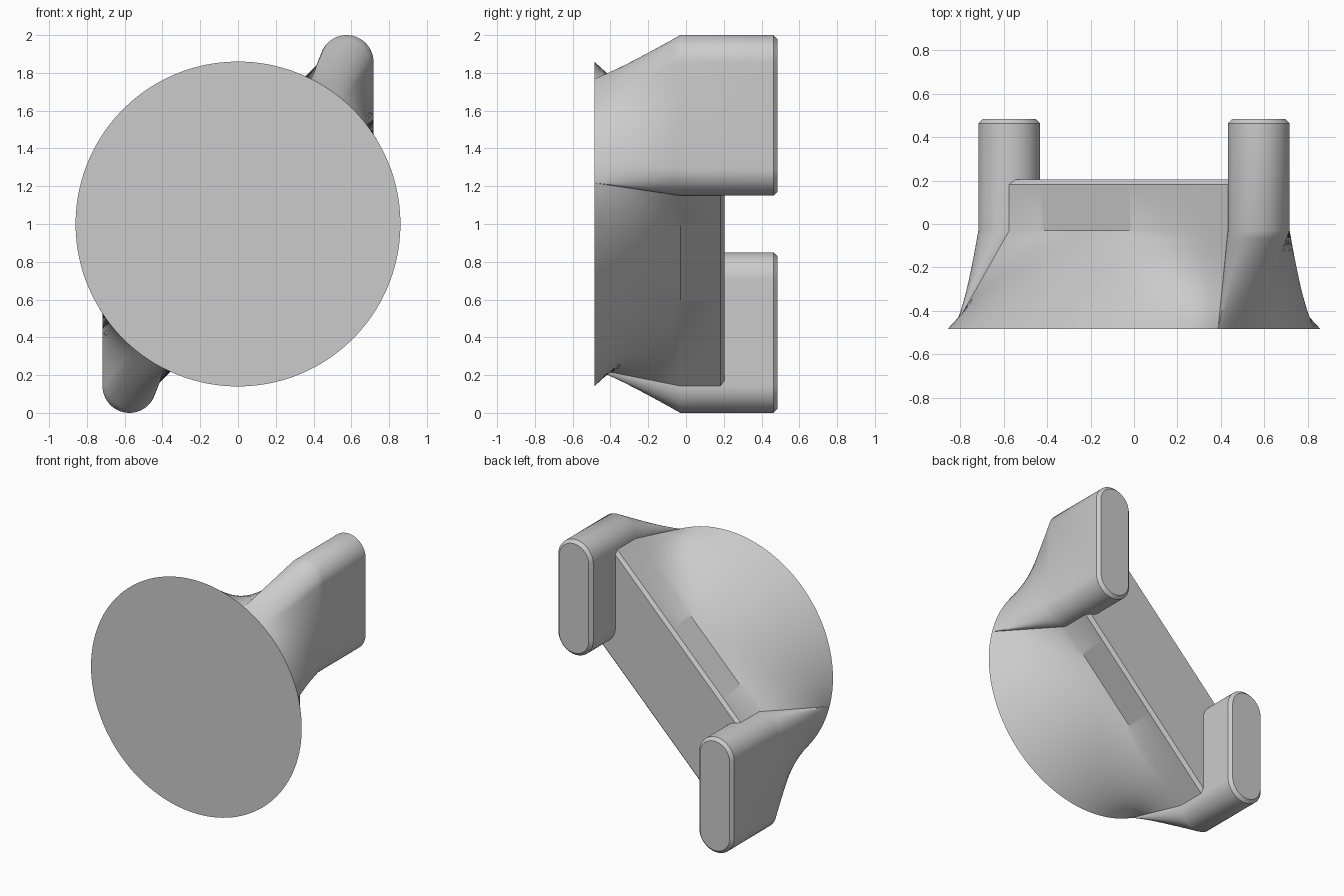
import bpy, bmesh, math

old = bpy.data.objects.get("Cube")
if old:
    bpy.data.objects.remove(old)

DISC_R = 0.86
PEG_X, PEG_R = 0.575, 0.1425
PEG_LOW, PEG_HIGH = 1.2925, 1.8575      # centres of the rounded peg ends
Y_DISC, Y_NECK, Y_BAR, Y_PEG = -0.485, -0.03, 0.205, 0.485
CHAMFER = 0.022
ARC, SIDE, EDGE, RINGS = 28, 8, 48, 12

bm = bmesh.new()


def lerp(a, b, t):
    return a + (b - a) * t


def flip(pts):
    """Half turn about the centre line."""
    return [(-x, 2 - z) for x, z in pts]


def arc(cz, start, stop, r, n):
    angles = [math.radians(lerp(start, stop, i / n)) for i in range(n + 1)]
    return [(PEG_X + r * math.cos(a), cz + r * math.sin(a)) for a in angles]


def line(a, b, n):
    """Inner points of a straight segment."""
    return [(lerp(a[0], b[0], i / n), lerp(a[1], b[1], i / n)) for i in range(1, n)]


def fan_line(a, b, n):
    """Points from a to b at equal angles around the centre."""
    length = math.dist(a, b)
    dx, dz = (b[0] - a[0]) / length, (b[1] - a[1]) / length
    s0 = a[0] * dx + (a[1] - 1) * dz
    foot = (a[0] - s0 * dx, a[1] - s0 * dz)
    d = math.hypot(foot[0], foot[1] - 1)
    t0, t1 = math.atan(s0 / d), math.atan((s0 + length) / d)
    steps = [d * math.tan(lerp(t0, t1, i / n)) for i in range(n + 1)]
    return [(foot[0] + dx * s, foot[1] + dz * s) for s in steps]


def ring(pts, y):
    return [bm.verts.new((x, y, z)) for x, z in pts]


def strip(a, b, closed=True):
    n = len(a)
    for i in range(n if closed else n - 1):
        j = (i + 1) % n
        bm.faces.new((a[i], b[i], b[j], a[j]))


def stadium(r):
    low, high = arc(PEG_LOW, 180, 360, r, ARC), arc(PEG_HIGH, 0, 180, r, ARC)
    return low + line(low[-1], high[0], SIDE) + high + line(high[-1], low[0], SIDE)


# Half of the S-shaped neck outline: round the peg, then along the bar
low = arc(PEG_LOW, 270, 360, PEG_R, ARC // 2)
high = arc(PEG_HIGH, 0, 180, PEG_R, ARC)
bar_start, bar_end = high[-1], flip([low[0]])[0]
bar_edge = fan_line(bar_start, bar_end, EDGE)
peg_side = low + line(low[-1], high[0], SIDE) + high
half = peg_side + bar_edge[1:-1]

# Each outline point runs straight to the disc rim along its own direction
a_min = math.atan2(low[0][1] - 1, low[0][0])
a_max = math.atan2(bar_start[1] - 1, bar_start[0])
rim = []
for i, (x, z) in enumerate(half):
    a = math.atan2(z - 1, x) % math.tau
    if i < len(peg_side):
        a = min(max(a, a_min), a_max)
    rim.append((DISC_R * math.cos(a), 1 + DISC_R * math.sin(a)))

# Disc face and flared neck
outline, circle = half + flip(half), rim + flip(rim)
previous = ring(circle, Y_DISC)
bm.faces.new(previous)
for k in range(1, RINGS + 1):
    t = k / RINGS
    pts = [(lerp(c[0], o[0], t), lerp(c[1], o[1], t)) for c, o in zip(circle, outline)]
    current = ring(pts, lerp(Y_DISC, Y_NECK, t))
    strip(previous, current)
    previous = current

# Diagonal bar between the pegs, with chamfered long edges
inset = [(x, z - CHAMFER * math.sqrt(2)) for x, z in bar_edge]
back = []
for turn in (list, flip):
    front = ring(turn(bar_edge), Y_NECK)
    mid = ring(turn(bar_edge), Y_BAR - CHAMFER)
    end = ring(turn(inset), Y_BAR)
    strip(front, mid, False)
    strip(mid, end, False)
    back += end
bm.faces.new(back[::-1])

# Two round-ended pegs with chamfered tips
for turn in (list, flip):
    wide, narrow = turn(stadium(PEG_R)), turn(stadium(PEG_R - CHAMFER))
    front, mid = ring(wide, Y_NECK), ring(wide, Y_PEG - CHAMFER)
    tip = ring(narrow, Y_PEG)
    strip(front, mid)
    strip(mid, tip)
    bm.faces.new(tip[::-1])

bmesh.ops.remove_doubles(bm, verts=bm.verts, dist=0.00002)
mesh = bpy.data.meshes.new("cleat_knob")
bm.to_mesh(mesh)
bm.free()
knob = bpy.data.objects.new("cleat_knob", mesh)
bpy.context.collection.objects.link(knob)

# Plain grey
GREY = (0.6, 0.6, 0.6, 1)
mat = bpy.data.materials.new("light_grey")
mat.use_nodes = True
mat.diffuse_color = GREY
mat.node_tree.nodes["Principled BSDF"].inputs["Base Color"].default_value = GREY
mesh.materials.append(mat)

bpy.ops.object.select_all(action="DESELECT")
knob.select_set(True)
bpy.context.view_layer.objects.active = knob
bpy.ops.object.shade_smooth_by_angle(angle=math.radians(35))
